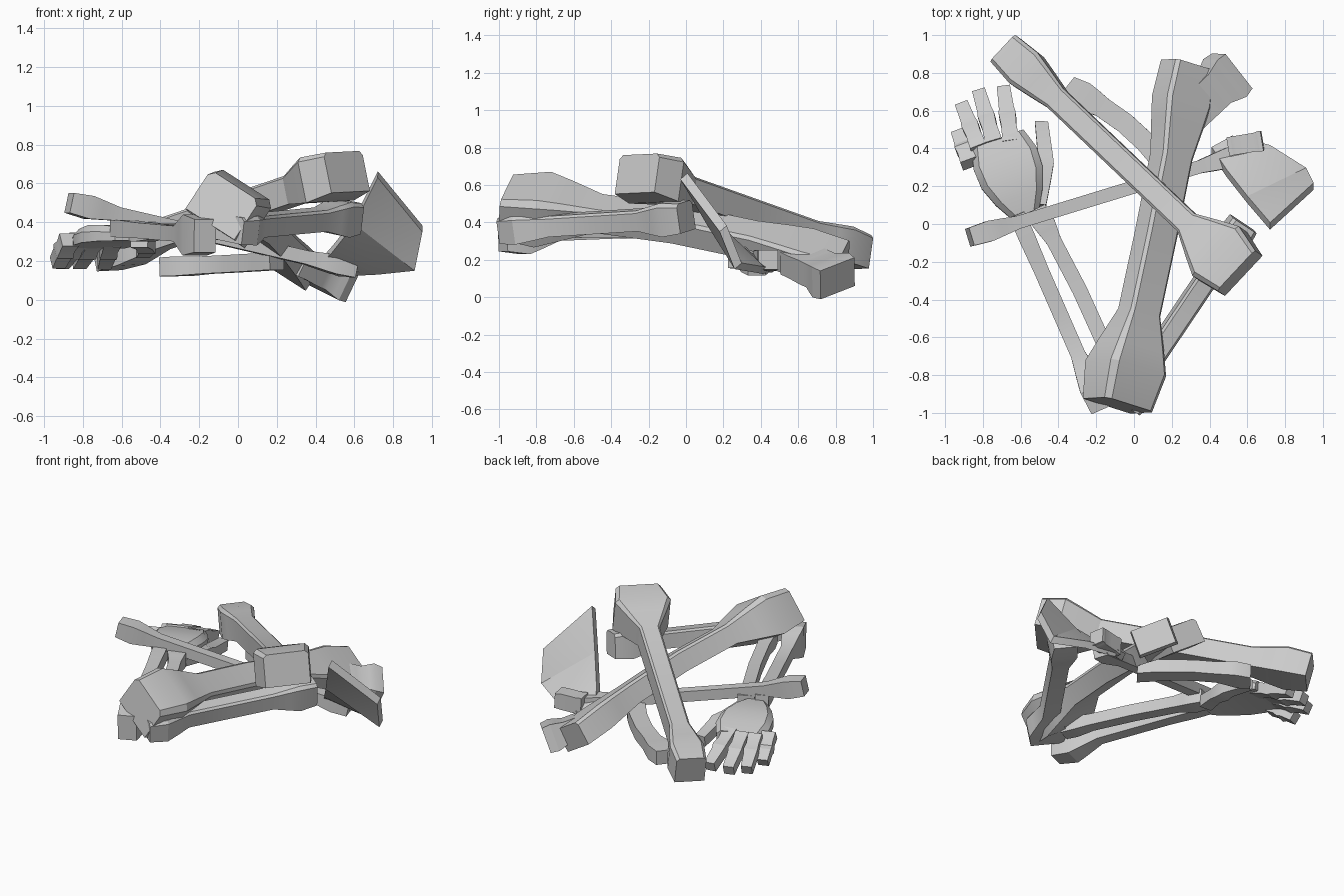
import bpy, bmesh, math
from mathutils import Vector, Matrix

old = bpy.data.objects.get("Cube")
if old:
    bpy.data.objects.remove(old, do_unlink=True)

grey = bpy.data.materials.new("bone_grey")
grey.use_nodes = True
TONE = (0.6, 0.6, 0.6, 1)
grey.diffuse_color = TONE
grey.node_tree.nodes["Principled BSDF"].inputs["Base Color"].default_value = TONE


def finish(name, bm):
    bmesh.ops.recalc_face_normals(bm, faces=bm.faces)
    mesh = bpy.data.meshes.new(name)
    bm.to_mesh(mesh)
    bm.free()
    mesh.materials.append(grey)
    obj = bpy.data.objects.new(name, mesh)
    bpy.context.collection.objects.link(obj)
    bpy.ops.object.select_all(action='DESELECT')
    obj.select_set(True)
    bpy.context.view_layer.objects.active = obj
    bpy.ops.object.shade_smooth_by_angle(angle=math.radians(25))


def section(width, height, chamfer):
    """Rectangle, optionally with its two upper corners cut off."""
    w, h, c = width / 2, height / 2, chamfer * min(width, height)
    if c == 0:
        return [(-w, -h), (w, -h), (w, h), (-w, h)]
    return [(-w, -h), (w, -h), (w, h - c), (w - c, h), (c - w, h), (-w, h - c)]


def loft(name, start, end, stations, roll=0, chamfer=0, bow=(0, 0)):
    """Loft stations (fraction, width, height) from start to end along a bow."""
    start, end = Vector(start), Vector(end)
    axis = (end - start).normalized()
    side = axis.cross(Vector((0, 0, 1))).normalized()
    side = Matrix.Rotation(math.radians(roll), 3, axis) @ side
    up = side.cross(axis)
    bm = bmesh.new()
    rings = []
    for t, width, height in stations:
        bend = math.sin(math.pi * t)
        mid = start.lerp(end, t) + (side * bow[0] + up * bow[1]) * bend
        rings.append([bm.verts.new(mid + side * a + up * b)
                      for a, b in section(width, height, chamfer)])
    n = len(rings[0])
    for low, high in zip(rings, rings[1:]):
        for i in range(n):
            j = (i + 1) % n
            bm.faces.new((low[i], low[j], high[j], high[i]))
    bm.faces.new(rings[0])
    bm.faces.new(rings[-1])
    finish(name, bm)


def bone(name, start, end, foot, shaft, head, flare=0.2, **shape):
    """Slim shaft swelling into a knob at each end; sizes are (width, height)."""
    def blend(knob, amount):
        return [s + (k - s) * amount for s, k in zip(shaft, knob)]
    swell = [(0, 0.7), (0.4, 1), (0.65, 0.6), (1, 0)]
    stations = [(t * flare, *blend(foot, a)) for t, a in swell]
    stations.append((0.5, *shaft))
    stations += [(1 - t * flare, *blend(head, a)) for t, a in reversed(swell)]
    loft(name, start, end, stations, **shape)


# Leg: thigh bone with its neck and head
bone("thigh_bone", (-0.08, -0.96, 0.49), (0.29, 0.84, 0.18),
     foot=(0.36, 0.28), shaft=(0.19, 0.14), head=(0.28, 0.17),
     flare=0.27, roll=32, chamfer=0.12, bow=(-0.02, 0.06))
bone("thigh_head", (0.28, 0.58, 0.21), (0.52, 0.81, 0.1),
     foot=(0.2, 0.13), shaft=(0.2, 0.14), head=(0.26, 0.18), flare=0.4, roll=18)

# Leg: shin bone and its slim partner
bone("shin_bone", (-0.68, 0.92, 0.24), (0.56, -0.26, 0.66),
     foot=(0.22, 0.2), shaft=(0.13, 0.15), head=(0.36, 0.24),
     flare=0.22, roll=2, chamfer=0.1)
bone("slim_shin_bone", (-0.87, -0.07, 0.5), (0.6, 0.38, 0.16),
     foot=(0.11, 0.12), shaft=(0.07, 0.07), head=(0.11, 0.1), flare=0.17)

# Arm: upper bone and the two forearm bones
bone("upper_arm_bone", (-0.06, -0.95, 0.37), (0.58, 0, 0.43),
     foot=(0.25, 0.15), shaft=(0.11, 0.11), head=(0.17, 0.18),
     flare=0.25, roll=10, chamfer=0.12)
bone("outer_forearm_bone", (-0.17, -0.98, 0.33), (-0.62, 0.05, 0.37),
     foot=(0.14, 0.21), shaft=(0.08, 0.08), head=(0.09, 0.09), flare=0.28)
bone("inner_forearm_bone", (-0.09, -0.8, 0.36), (-0.52, 0.08, 0.35),
     foot=(0.1, 0.1), shaft=(0.08, 0.08), head=(0.12, 0.1), bow=(0.02, 0))

# Hand: domed palm, four drooping fingers and a thumb
dome = [(t, 0.14 + 0.22 * math.sin(2.4 * t), 0.07 + 0.02 * math.sin(math.pi * t))
        for t in (0, 0.25, 0.5, 0.75, 1)]
loft("palm", (-0.57, 0.04, 0.34), (-0.72, 0.45, 0.3), dome, chamfer=0.4, bow=(0, 0.02))
knuckles = [(0, 0.09, 0.08), (0.3, 0.08, 0.07), (0.5, 0.09, 0.09),
            (0.6, 0.08, 0.07), (1, 0.07, 0.07)]
fingers = {"little": (-0.87, 0.32, -0.93, 0.48), "ring": (-0.82, 0.4, -0.91, 0.63),
           "middle": (-0.74, 0.43, -0.82, 0.7), "index": (-0.65, 0.43, -0.69, 0.72)}
for label, (x, y, tip_x, tip_y) in fingers.items():
    loft(label + "_finger", (x, y, 0.31), (tip_x, tip_y, 0.19), knuckles)
loft("thumb", (-0.51, 0.1, 0.31), (-0.49, 0.54, 0.25), knuckles, bow=(0.03, 0))

# Shoulder blade: thick outline plate with a raised spur
outline = [(0.72, -0.03, 0.63), (0.95, 0.18, 0.35), (0.91, 0.26, 0.15),
           (0.72, 0.38, 0.13), (0.52, 0.43, 0.12), (0.41, 0.37, 0.16),
           (0.49, 0.25, 0.25), (0.6, 0.11, 0.39)]
bm = bmesh.new()
plate = bm.faces.new([bm.verts.new(p) for p in outline])
plate.normal_update()
push = plate.normal * 0.05
if push.z < 0:
    push = -push
moved = bmesh.ops.extrude_face_region(bm, geom=[plate])
bmesh.ops.translate(bm, vec=push,
                    verts=[v for v in moved["geom"] if isinstance(v, bmesh.types.BMVert)])
bmesh.ops.triangulate(bm, faces=[f for f in bm.faces if len(f.verts) > 4])
finish("shoulder_blade", bm)
bone("shoulder_spur", (0.5, 0.41, 0.19), (0.68, 0.44, 0.2),
     foot=(0.1, 0.12), shaft=(0.1, 0.11), head=(0.11, 0.1))

# Collar bone lying underneath
bone("collar_bone", (-0.36, 0.72, 0.17), (0.2, 0.27, 0.2),
     foot=(0.16, 0.1), shaft=(0.11, 0.09), head=(0.12, 0.09),
     flare=0.3, bow=(-0.05, 0))
